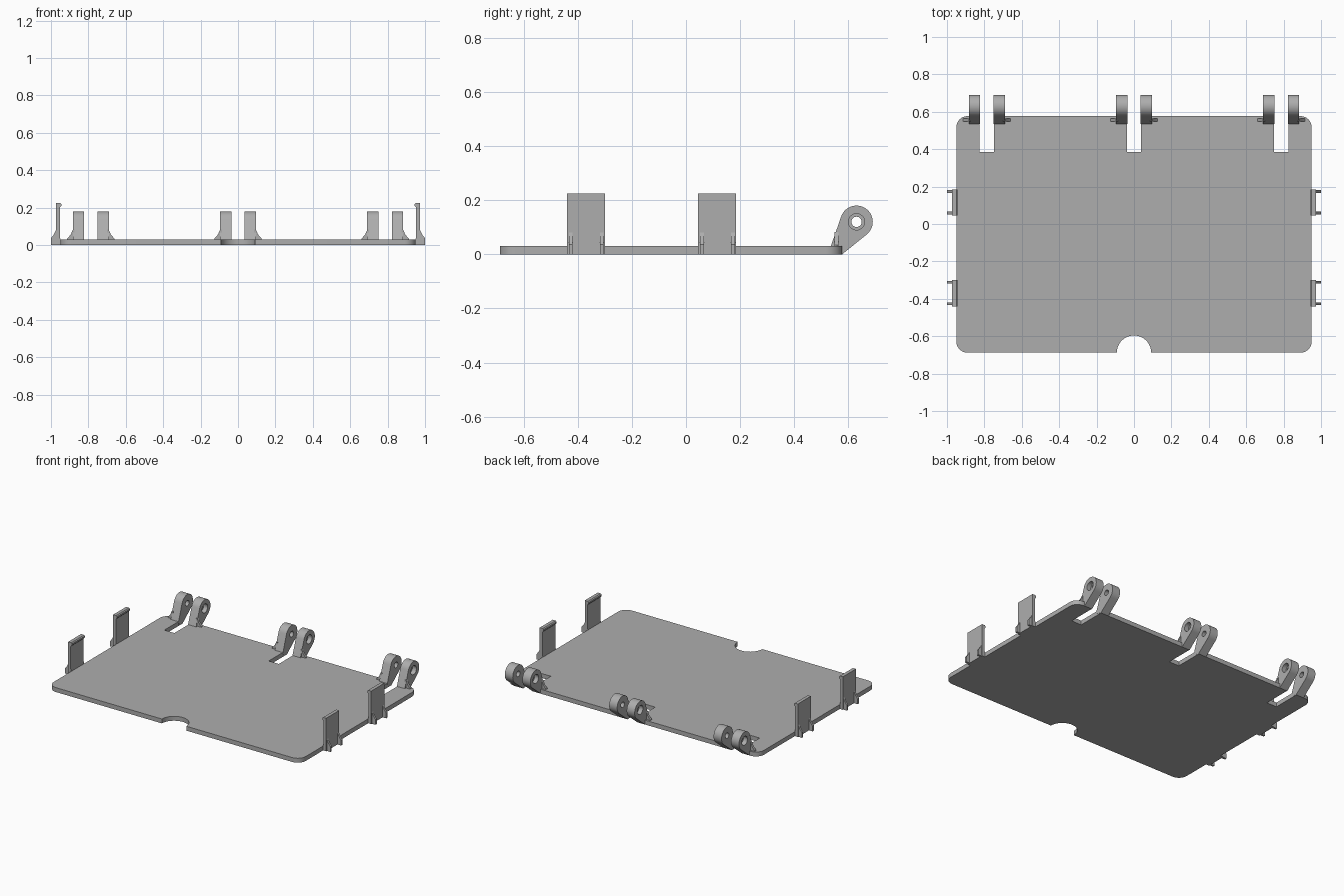
import bpy, bmesh
from math import atan2, acos, hypot, pi, cos, sin
from mathutils import Vector

if "Cube" in bpy.data.objects:
    bpy.data.objects.remove(bpy.data.objects["Cube"])

grey = bpy.data.materials.new("plain grey")
grey.use_nodes = True
grey.diffuse_color = (0.42, 0.42, 0.42, 1)
grey.node_tree.nodes["Principled BSDF"].inputs["Base Color"].default_value = grey.diffuse_color

# Ways to place a 2D profile point (u, v) at depth w
PLACE = {"x": lambda u, v, w: (w, u, v),
         "y": lambda u, v, w: (u, w, v),
         "z": lambda u, v, w: (u, v, w)}


def arc(cu, cv, r, a0, a1, n):
    return [(cu + r * cos(a0 + (a1 - a0) * i / n), cv + r * sin(a0 + (a1 - a0) * i / n))
            for i in range(n + 1)]


def prism(name, profile, axis, low, high):
    """Extrude a closed profile along an axis between two depths."""
    bm = bmesh.new()
    base = bm.faces.new([bm.verts.new(PLACE[axis](u, v, low)) for u, v in profile])
    out = bmesh.ops.extrude_face_region(bm, geom=[base])
    offset = Vector(PLACE[axis](0, 0, high - low))
    bmesh.ops.translate(bm, vec=offset,
                        verts=[g for g in out["geom"] if isinstance(g, bmesh.types.BMVert)])
    bmesh.ops.recalc_face_normals(bm, faces=bm.faces)
    mesh = bpy.data.meshes.new(name)
    bm.to_mesh(mesh)
    bm.free()
    mesh.materials.append(grey)
    obj = bpy.data.objects.new(name, mesh)
    bpy.context.collection.objects.link(obj)
    parts.append(obj)
    return obj


def bore(target, radius, low, high):
    """Drill a round hole along x through the hinge axis."""
    cutter = prism("bore_cutter", arc(HY, HZ, radius, 0, 2 * pi, 32)[:-1], "x", low, high)
    parts.remove(cutter)
    cutter.hide_render = True
    cutter.hide_viewport = True
    mod = target.modifiers.new("bore", "BOOLEAN")
    mod.operation = "DIFFERENCE"
    mod.solver = "EXACT"
    mod.object = cutter


parts = []
W, FRONT, BACK, THICK, ROUND = 0.95, -0.688, 0.577, 0.03, 0.06
HY, HZ, HR = 0.63, 0.12, 0.06
HINGES = (-0.787, 0, 0.787)

# Base plate with rounded corners, finger notch and hinge slots
outline = arc(-W + ROUND, FRONT + ROUND, ROUND, pi, 1.5 * pi, 8)
outline += arc(0, FRONT, 0.092, pi, 0, 24)
outline += arc(W - ROUND, FRONT + ROUND, ROUND, -pi / 2, 0, 8)
outline += arc(W - ROUND, BACK - ROUND, ROUND, 0, pi / 2, 8)
for hx in reversed(HINGES):
    outline += [(hx + 0.038, BACK), (hx + 0.038, 0.385), (hx - 0.038, 0.385), (hx - 0.038, BACK)]
outline += arc(-W + ROUND, BACK - ROUND, ROUND, pi / 2, pi, 8)
prism("base_plate", outline, "z", 0, THICK)


def tangent_angle(y, z, side):
    dy, dz = y - HY, z - HZ
    return atan2(dz, dy) + side * acos(HR / hypot(dy, dz))


# Hinge lugs: teardrop profile with a stepped bore, wider on the outer side
a0 = tangent_angle(BACK, 0, 1)
a1 = tangent_angle(0.535, THICK, -1) + 2 * pi
lug_profile = [(BACK, 0)] + arc(HY, HZ, HR, a0, a1, 28) + [(0.535, THICK), (0.54, 0.01)]
for hx in HINGES:
    for s in (-1, 1):
        inner, mid, outer = (hx + s * d for d in (0.036, 0.066, 0.096))
        lug = prism("hinge_lug", lug_profile, "x", min(inner, outer), max(inner, outer))
        bore(lug, 0.019, hx - 0.2, hx + 0.2)
        bore(lug, 0.03, min(mid, outer + s * 0.05), max(mid, outer + s * 0.05))
        rib = [(outer - s * 0.01, 0.02), (outer + s * 0.03, 0.02), (outer + s * 0.03, 0.034),
               (outer + s * 0.011, 0.056), (outer, 0.082), (outer - s * 0.01, 0.082)]
        prism("hinge_rib", rib, "y", 0.548, 0.564)

# Side clips: upright tab with an inward lip and two outer ribs
for s in (-1, 1):
    tab = [(s * x, z) for x, z in ((0.949, 0), (0.973, 0), (0.973, 0.225), (0.95, 0.225),
                                   (0.944, 0.219), (0.944, 0.209), (0.953, 0.2),
                                   (0.953, 0.045), (0.949, THICK))]
    rib = [(s * x, z) for x, z in ((0.965, 0), (1, 0), (1, 0.036), (0.985, 0.055),
                                   (0.973, 0.08), (0.965, 0.08))]
    for y0 in (-0.44, 0.045):
        prism("side_clip", tab, "y", y0, y0 + 0.14)
        for y in (y0 + 0.007, y0 + 0.122):
            prism("clip_rib", rib, "y", y, y + 0.014)

# Smooth the round walls, keep the edges crisp
bpy.ops.object.select_all(action="DESELECT")
for obj in parts:
    obj.select_set(True)
bpy.context.view_layer.objects.active = parts[0]
bpy.ops.object.shade_smooth_by_angle(angle=pi / 6)
